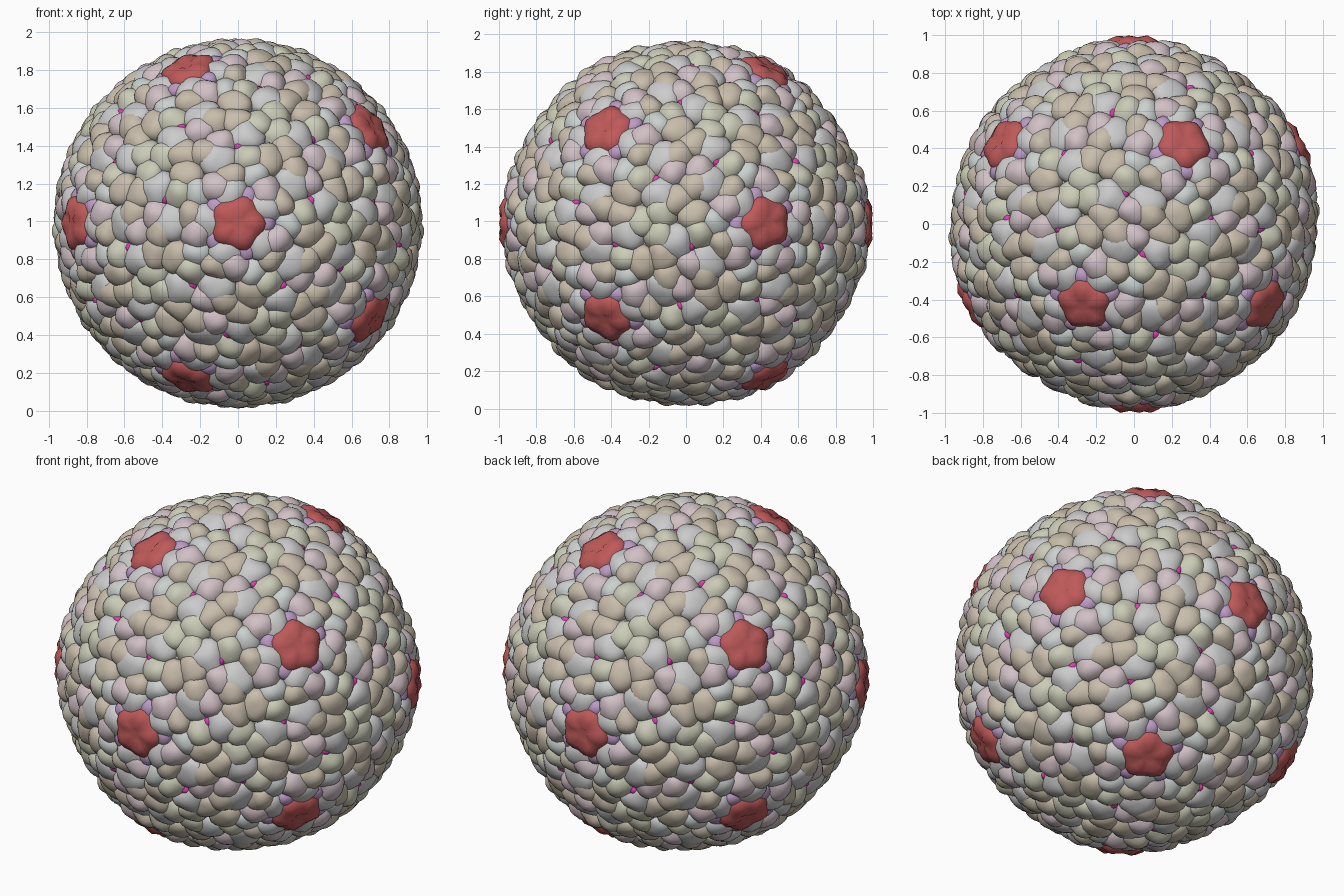
import bpy, bmesh, math, random
from mathutils import Vector, Matrix

if "Cube" in bpy.data.objects:
    bpy.data.objects.remove(bpy.data.objects["Cube"])

random.seed(4)
CENTRE = Vector((0, 0, 0.99))
N = 5                                   # lattice steps along each icosahedron edge
THETA = math.atan(2)                    # angle between neighbouring five-fold axes

COLOURS = {
    "white": (0.64, 0.64, 0.63, 1), "tan": (0.58, 0.51, 0.41, 1),
    "pink": (0.64, 0.53, 0.56, 1), "green": (0.60, 0.60, 0.48, 1),
    "blue": (0.60, 0.64, 0.63, 1), "red": (0.52, 0.10, 0.10, 1),
    "purple": (0.50, 0.33, 0.56, 1), "magenta": (0.75, 0.05, 0.45, 1),
}


def finish(bm, name, colour, angle=35):
    bmesh.ops.recalc_face_normals(bm, faces=bm.faces[:])
    me = bpy.data.meshes.new(name)
    bm.to_mesh(me)
    bm.free()
    ob = bpy.data.objects.new(name, me)
    bpy.context.collection.objects.link(ob)
    mat = bpy.data.materials.new(name)
    mat.diffuse_color = COLOURS[colour]
    mat.use_nodes = True
    mat.node_tree.nodes["Principled BSDF"].inputs["Base Color"].default_value = mat.diffuse_color
    me.materials.append(mat)
    bpy.ops.object.select_all(action='DESELECT')
    ob.select_set(True)
    bpy.context.view_layer.objects.active = ob
    bpy.ops.object.shade_smooth_by_angle(angle=math.radians(angle))


def frame(normal, toward):
    """Axes on the shell: x points toward a reference, z points outward."""
    x = (toward - normal * toward.dot(normal)).normalized()
    y = normal.cross(x)
    return Matrix((x, y, normal)).transposed().to_4x4()


def lobe(bm, rot, offset, size, height, jitter=0.07, sub=3, phase=None):
    """Rough ellipsoid knob sitting on the shell."""
    pos = (rot.to_3x3() @ Vector((offset[0], offset[1], 1))).normalized() * height
    m = Matrix.Translation(CENTRE + pos) @ rot @ Matrix.Diagonal((*size, 1))
    verts = bmesh.ops.create_icosphere(bm, subdivisions=sub, radius=1)["verts"]
    ph = phase or [random.uniform(0, 6.28) for _ in range(3)]
    for v in verts:
        c = v.co
        bump = sum(math.sin(3.2 * c[i] + 2 * c[i - 1] + ph[i]) for i in range(3))
        v.co = m @ (c * (1 + jitter * bump * 0.6 + random.uniform(-0.02, 0.02)))


# Icosahedron axes: one five-fold axis faces the front
axes = [Vector((0, -1, 0))]
for k in range(5):
    a = math.radians(36 + 72 * k)
    axes.append(Vector((math.cos(a) * math.sin(THETA), -math.cos(THETA),
                        math.sin(a) * math.sin(THETA))))
axes += [-v for v in axes]

facets = []
for i in range(12):
    for j in range(i + 1, 12):
        for k in range(j + 1, 12):
            a, b, c = axes[i], axes[j], axes[k]
            if min(a.dot(b), b.dot(c), a.dot(c)) > 0.4:
                facets.append((a, b, c) if a.cross(b).dot(c) < 0 else (a, c, b))


def on_shell(facet, weights):
    return sum((v * math.sin(w * THETA / N) for v, w in zip(facet, weights)),
               Vector()).normalized()


# Shell lattice: one trimer block at every point that is not a five-fold axis.
# Each kind has three lobe colours and a centre height.
schemes = {(4, 1, 0): (("white", "tan", "pink"), 0.911),
           (3, 2, 0): (("white", "pink", "tan"), 0.901),
           (3, 1, 1): (("blue", "tan", "green"), 0.901),
           (2, 2, 1): (("green", "tan", "white"), 0.899)}
phases = {k: [[random.uniform(0, 6.28) for _ in range(3)] for _ in range(3)] for k in schemes}
knobs = {n: bmesh.new() for n in ("white", "tan", "pink", "green", "blue")}
done = set()
for facet in facets:
    for i in range(N + 1):
        for j in range(N + 1 - i):
            w = (i, j, N - i - j)
            if max(w) == N:
                continue
            p = on_shell(facet, w)
            key = tuple(round(c * 100) for c in p)
            if key in done:
                continue
            done.add(key)
            kind = tuple(sorted(w, reverse=True))
            ref = w.index(1) if kind == (2, 2, 1) else w.index(max(w))
            rot = frame(p, facet[ref])
            colours, height = schemes[kind]
            for n, colour in enumerate(colours):
                a = math.radians(120 * n + 12)
                r = 0.045 if colour == "white" else 0.062
                s = 0.103 if colour == "white" else 0.09
                lobe(knobs[colour], rot, (r * math.cos(a), r * math.sin(a)),
                     (s, s, 0.077), height, 0.09, 3, phases[kind][n])
for colour, bm in knobs.items():
    finish(bm, colour + "_shell_knobs", colour)

# Small cement pieces in the gaps of every facet
bm = bmesh.new()
for facet in facets:
    for w in ((5, 5, 5), (8, 5, 2), (2, 8, 5), (5, 2, 8)):
        p = on_shell(facet, [c / 3 for c in w])
        lobe(bm, frame(p, facet[0]), (0, 0), (0.03, 0.03, 0.025), 0.92, sub=2)
finish(bm, "cement_pieces", "magenta")

# Five-sided plugs, each with a purple collar of small knobs
plugs, collars = bmesh.new(), bmesh.new()
for v in axes:
    near = max((u for u in axes if u.dot(v) < 0.9), key=lambda u: u.dot(v))
    rot = frame(v, near)
    for k in range(5):
        a = math.radians(36 + 72 * k)
        lobe(collars, rot, (0.155 * math.cos(a), 0.155 * math.sin(a)),
             (0.06, 0.06, 0.045), 0.925, sub=2)
    rings = []
    for rad, h in ((0.145, 0.86), (0.145, 0.94), (0.128, 0.972), (0.085, 0.993), (0.035, 0.986)):
        ring = []
        for s in range(20):
            a = math.radians(36 + 18 * s)
            wave = math.cos(5 * (a - math.radians(36)))
            lump = 1 + 0.06 * wave
            co = Vector((rad * lump * math.cos(a), rad * lump * math.sin(a),
                         h + 0.005 * wave + random.uniform(-0.002, 0.002)))
            ring.append(plugs.verts.new(CENTRE + rot @ co))
        for s in range(20 if rings else 0):
            t = (s + 1) % 20
            plugs.faces.new((rings[-1][s], rings[-1][t], ring[t], ring[s]))
        rings.append(ring)
    plugs.faces.new(rings[-1])
    plugs.faces.new(rings[0][::-1])
finish(plugs, "five_sided_plugs", "red", 40)
finish(collars, "plug_collars", "purple")

# Inner shell seen at the bottom of the gaps
bm = bmesh.new()
bmesh.ops.create_icosphere(bm, subdivisions=5, radius=0.9, matrix=Matrix.Translation(CENTRE))
finish(bm, "inner_shell", "blue", 60)
